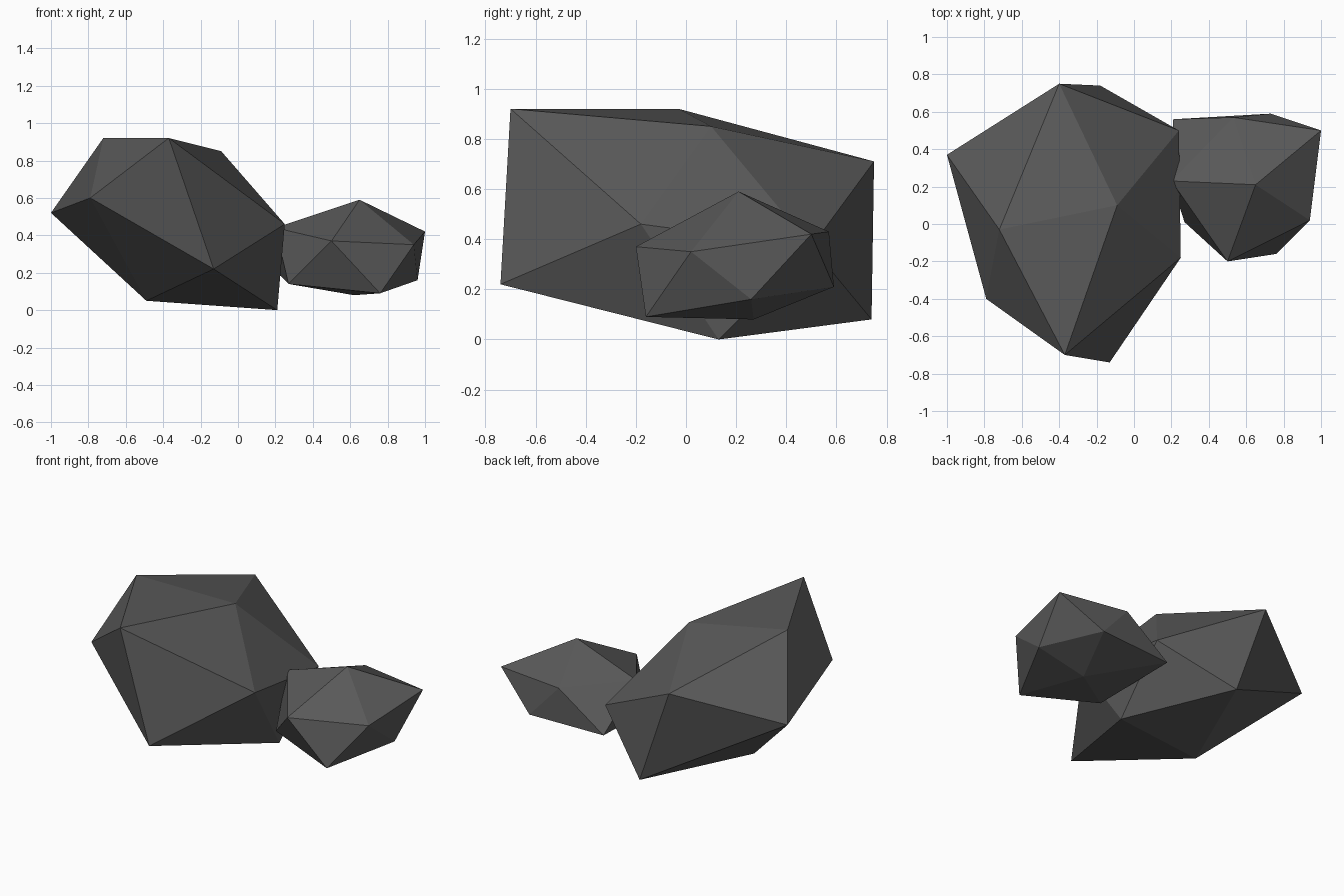
import bpy
import bmesh

# Remove the default cube only
default_cube = bpy.data.objects.get("Cube")
if default_cube:
    bpy.data.objects.remove(default_cube, do_unlink=True)


def make_material(name, colour):
    material = bpy.data.materials.new(name)
    material.use_nodes = True
    material.diffuse_color = colour
    shader = material.node_tree.nodes["Principled BSDF"]
    shader.inputs["Base Color"].default_value = colour
    shader.inputs["Roughness"].default_value = 0.9
    return material


def make_boulder(name, corners, material):
    """Wrap a flat-faced triangular hull around the corner points."""
    bm = bmesh.new()
    for corner in corners:
        bm.verts.new(corner)
    bmesh.ops.convex_hull(bm, input=bm.verts[:])
    loose = [vert for vert in bm.verts if not vert.link_faces]
    bmesh.ops.delete(bm, geom=loose, context="VERTS")
    bmesh.ops.recalc_face_normals(bm, faces=bm.faces[:])
    for face in bm.faces:
        face.smooth = False
    mesh = bpy.data.meshes.new(name)
    bm.to_mesh(mesh)
    bm.free()
    mesh.materials.append(material)
    boulder = bpy.data.objects.new(name, mesh)
    bpy.context.collection.objects.link(boulder)
    return boulder


stone = make_material("dark_grey_stone", (0.1, 0.1, 0.1, 1))

# Large boulder: crown, waist and foot corners
large_crown = [(-.72, -.03, .92), (-.37, -.7, .92), (-.09, .1, .85), (-.4, .75, .71)]
large_waist = [(-1, .37, .52), (-.79, -.4, .6), (.25, -.18, .46), (.24, .5, .37)]
large_foot = [(-.13, -.74, .22), (.21, .13, 0), (-.49, -.01, .05), (-.18, .74, .08)]
make_boulder("large_boulder", large_crown + large_waist + large_foot, stone)

# Small boulder leaning against its side
small_crown = [(.65, .21, .59), (1, .5, .42), (.53, .57, .43), (.2, .23, .44)]
small_waist = [(.5, -.2, .37), (.94, .02, .35), (.73, .59, .21), (.21, .56, .2)]
small_foot = [(.96, .26, .16), (.76, -.16, .09), (.62, .27, .08), (.27, .01, .14)]
make_boulder("small_boulder", small_crown + small_waist + small_foot, stone)
